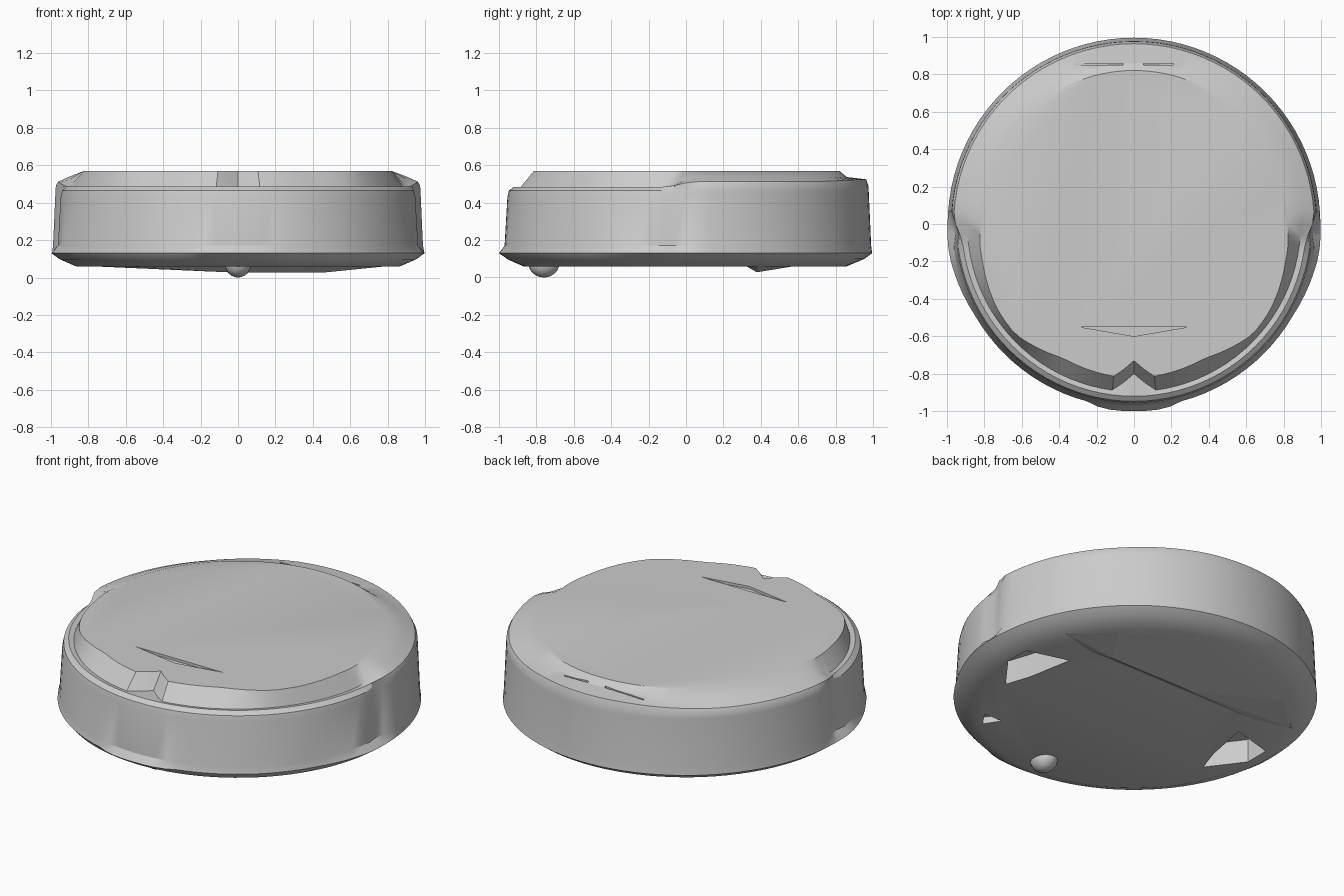
import bpy, bmesh, math
from mathutils import Vector

cube = bpy.data.objects.get("Cube")
if cube:
    bpy.data.objects.remove(cube, do_unlink=True)

grey = bpy.data.materials.new("plain_grey")
grey.use_nodes = True
TONE = (0.6, 0.6, 0.6, 1)
grey.diffuse_color = TONE
grey.node_tree.nodes["Principled BSDF"].inputs["Base Color"].default_value = TONE


def make_object(name, bm):
    bmesh.ops.recalc_face_normals(bm, faces=bm.faces)
    mesh = bpy.data.meshes.new(name)
    bm.to_mesh(mesh)
    bm.free()
    mesh.materials.append(grey)
    obj = bpy.data.objects.new(name, mesh)
    bpy.context.collection.objects.link(obj)
    return obj


def smooth(obj, angle=28):
    bpy.ops.object.select_all(action='DESELECT')
    bpy.context.view_layer.objects.active = obj
    obj.select_set(True)
    bpy.ops.object.shade_smooth_by_angle(angle=math.radians(angle))


def lerp(a, b, t):
    return a + (b - a) * t


def piecewise(stops, x):
    for (x0, y0), (x1, y1) in zip(stops, stops[1:]):
        if x <= x1:
            return lerp(y0, y1, (x - x0) / (x1 - x0))
    return stops[-1][1]


# Radius / height profiles for bumper half and rear half, from the floor up
BUMPER = [(.87, .06), (.95, .095), (1, .13), (.97, .17), (.955, .43), (.947, .465),
          (.92, .485), (.89, .48), (.82, .57)]
REAR = [(.86, .06), (.955, .1), (.995, .13), (.99, .17), (.977, .46), (.975, .49),
        (.963, .512), (.9, .54), (.82, .57)]
DECK_EDGE = [(0, .73), (7.5, .82), (28, .81), (47, .865), (58, .86), (75, .835), (90, .825)]
LIP = [(0, 1), (10, 1), (14, .98), (60, .98), (80, 1), (90, 1)]
SEGMENTS = 96


def section(phi):
    """Profile at phi degrees away from the front."""
    front = [list(p) for p in BUMPER]
    front[2][0] = piecewise(LIP, phi)
    front[7][0] = piecewise([(0, .8), (7.5, .895), (90, .89)], phi)
    front[8][0] = piecewise(DECK_EDGE, phi)
    rear = [list(p) for p in REAR]
    k = min(1, max(0, (phi - 135) / 30))
    rear[6][1] = lerp(.512, .525, k)
    rear[7] = [lerp(.9, .86, k), lerp(.54, .537, k)]
    t = min(1, max(0, (phi - 84.5) / 7))
    mixed = [(lerp(a[0], b[0], t), lerp(a[1], b[1], t)) for a, b in zip(front, rear)]
    if 0 < t < 1:  # recessed seam between bumper and rear shell
        mixed = [(r - .02 if 3 <= i <= 5 else r, z) for i, (r, z) in enumerate(mixed)]
    return mixed


# Main shell
bm = bmesh.new()
rings = []
for s in range(SEGMENTS):
    deg = s * 360 / SEGMENTS
    a = math.radians(deg)
    rings.append([bm.verts.new((r * math.sin(a), -r * math.cos(a), z))
                  for r, z in section(min(deg, 360 - deg))])
for s, ring in enumerate(rings):
    nxt = rings[(s + 1) % SEGMENTS]
    for i in range(len(ring) - 1):
        bm.faces.new((ring[i], nxt[i], nxt[i + 1], ring[i + 1]))
bm.faces.new([r[0] for r in rings])
bm.faces.new([r[-1] for r in rings])
shell = make_object("main_shell", bm)


def cut(name, outline, z0, z1):
    """Subtract an upright prism from the shell."""
    bm = bmesh.new()
    face = bm.faces.new([bm.verts.new((x, y, z0)) for x, y in outline])
    out = bmesh.ops.extrude_face_region(bm, geom=[face])
    for v in out["geom"]:
        if isinstance(v, bmesh.types.BMVert):
            v.co.z = z1
    cutter = make_object(name, bm)
    cutter.hide_render = True
    mod = shell.modifiers.new(name, 'BOOLEAN')
    mod.operation = 'DIFFERENCE'
    mod.solver = 'EXACT'
    mod.object = cutter
    bpy.context.view_layer.objects.active = shell
    bpy.ops.object.modifier_apply(modifier=name)
    bpy.data.objects.remove(cutter, do_unlink=True)


# Slots in the lid
cut("lid_slot", [(-.29, -.55), (0, -.6), (.29, -.55)], .555, .7)
for x0, x1 in ((-.32, -.06), (.05, .21)):
    cut("rear_slot", [(x0, .858), (x0, .85), (x1, .85), (x1, .858)], .525, .7)

# Wheel wells and sweeper socket underneath
for side in (-1, 1):
    cut("wheel_well", [(side * x, y) for x, y in
                       ((.6, .17), (.85, .1), (.85, -.05), (.7, -.25), (.65, -.1))], -.1, .2)
cut("sweeper_socket", [(.46, -.57), (.58, -.57), (.52, -.66)], -.1, .1)
smooth(shell)

# Tapered scraper ridge on the underside
bm = bmesh.new()
ends = [bm.verts.new((x, .38, .061)) for x in (-.8, .8)]
low = [bm.verts.new((x, .38, .028)) for x in (-.05, .47)]
for y in (.32, .58):
    top = [bm.verts.new((x, y, .061)) for x in (-.6, .6)]
    bm.faces.new((ends[0], top[0], low[0]))
    bm.faces.new((top[0], top[1], low[1], low[0]))
    bm.faces.new((top[1], ends[1], low[1]))
make_object("scraper_ridge", bm)

# Front caster
bm = bmesh.new()
bmesh.ops.create_uvsphere(bm, u_segments=24, v_segments=12, radius=.08)
bmesh.ops.scale(bm, vec=Vector((.9, 1.05, 1)), verts=bm.verts)
bmesh.ops.translate(bm, vec=Vector((0, -.76, .08)), verts=bm.verts)
smooth(make_object("front_caster", bm), 60)
